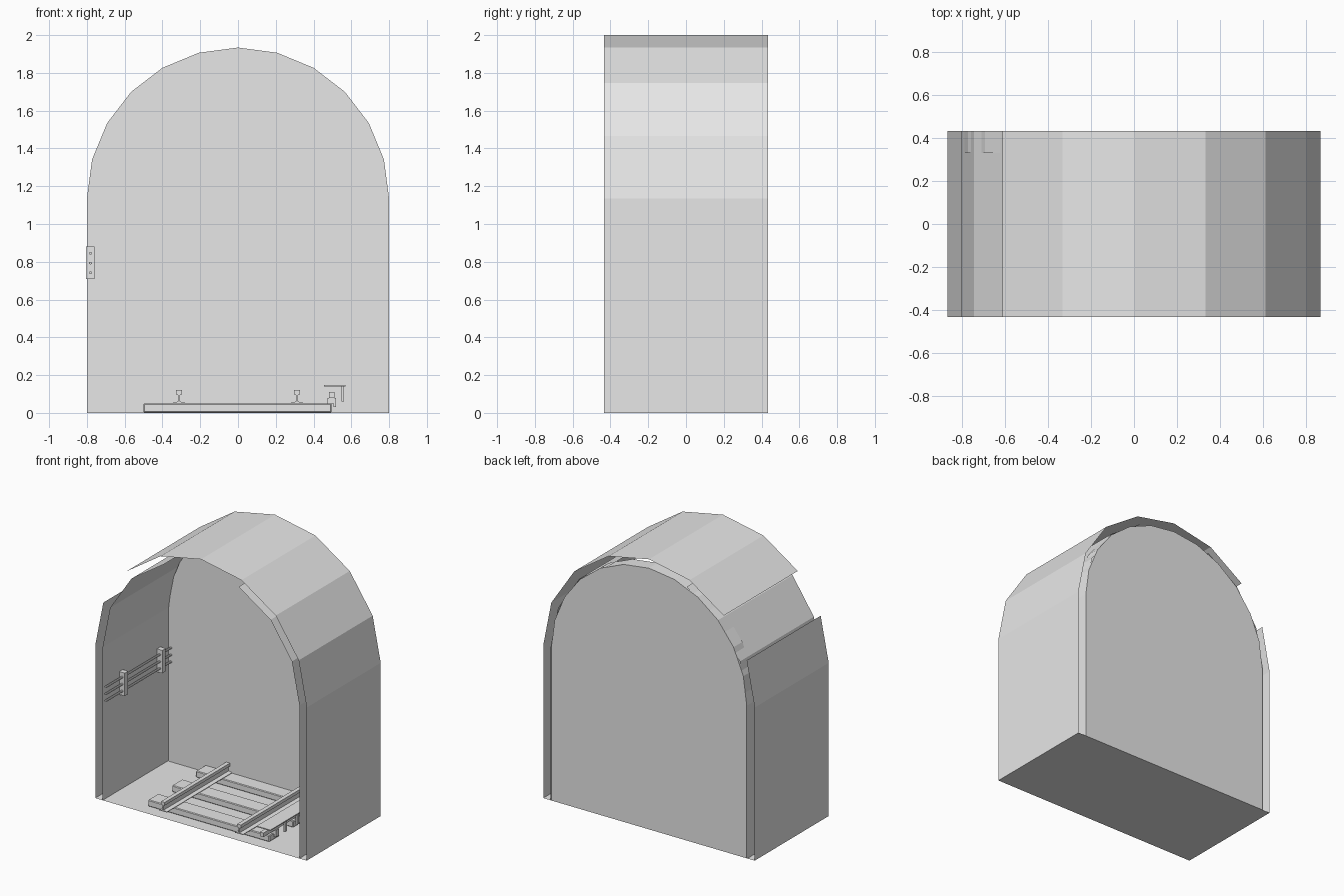
import bpy, bmesh
from math import cos, sin, pi

cube = bpy.data.objects.get("Cube")
if cube:
    bpy.data.objects.remove(cube, do_unlink=True)

grey = bpy.data.materials.new("plain_grey")
grey.use_nodes = True
grey.diffuse_color = (0.8, 0.8, 0.8, 1)
grey.node_tree.nodes["Principled BSDF"].inputs["Base Color"].default_value = (0.8, 0.8, 0.8, 1)

HALF = 0.433      # half the tunnel length
SPRING = 1.134    # height where the arch begins


def finish(name, bm):
    mesh = bpy.data.meshes.new(name)
    bm.to_mesh(mesh)
    bm.free()
    mesh.materials.append(grey)
    obj = bpy.data.objects.new(name, mesh)
    bpy.context.collection.objects.link(obj)
    return obj


def arch(radius, sides):
    """Outline from the +x foot over the arch to the -x foot."""
    curve = [(radius * cos(pi * i / sides), SPRING + radius * sin(pi * i / sides))
             for i in range(sides + 1)]
    return [(radius, 0)] + curve + [(-radius, 0)]


def sheet(name, outline, missing):
    """Open sheet along y, leaving out the missing panels."""
    bm = bmesh.new()
    rows = [[bm.verts.new((x, y, z)) for x, z in outline] for y in (-HALF, HALF)]
    for i in range(len(outline) - 1):
        if i not in missing:
            bm.faces.new((rows[0][i], rows[0][i + 1], rows[1][i + 1], rows[1][i]))
    bmesh.ops.recalc_face_normals(bm, faces=bm.faces)
    return finish(name, bm)


def prism(name, outline, y0, y1):
    """Solid with an xz outline, running from y0 to y1."""
    bm = bmesh.new()
    face = bm.faces.new([bm.verts.new((x, y0, z)) for x, z in outline])
    new = bmesh.ops.extrude_face_region(bm, geom=[face])["geom"]
    bmesh.ops.translate(bm, vec=(0, y1 - y0, 0),
                        verts=[v for v in new if isinstance(v, bmesh.types.BMVert)])
    bmesh.ops.recalc_face_normals(bm, faces=bm.faces)
    return finish(name, bm)


def block(name, x0, x1, z0, z1, y0, y1):
    return prism(name, [(x0, z0), (x1, z0), (x1, z1), (x0, z1)], y0, y1)


# Tunnel shell: outer skin and inner lining, each with open panels
sheet("outer_skin", arch(0.866, 8), {7})
sheet("inner_lining", arch(0.806, 8), {4, 5})
prism("end_wall", arch(0.8, 12), 0.33, HALF)

# Ground plane
bm = bmesh.new()
bm.faces.new([bm.verts.new((x, y, 0)) for x, y in
              ((-0.866, -HALF), (0.866, -HALF), (0.866, HALF), (-0.866, HALF))])
finish("floor", bm)

# Sleepers with softened edges
for y in (-0.28, 0, 0.28):
    sleeper = block("sleeper", -0.5, 0.495, 0.002, 0.05, y - 0.06, y + 0.06)
    bevel = sleeper.modifiers.new("bevel", "BEVEL")
    bevel.width = 0.005
    bevel.segments = 1

# Running rails: foot, web and head in one profile
half_rail = [(0.032, 0.05), (0.032, 0.054), (0.005, 0.06),
             (0.005, 0.095), (0.015, 0.097), (0.015, 0.12)]
for side, x in (("right", -0.312), ("left", 0.312)):
    profile = [(x + a, z) for a, z in half_rail]
    profile += [(x - a, z) for a, z in reversed(half_rail)]
    prism(side + "_rail", profile, -HALF, HALF)

# Power rail with its supports and cover board
block("power_rail", 0.482, 0.512, 0.08, 0.11, -HALF, HALF)
block("cover_board", 0.455, 0.568, 0.14, 0.147, -HALF, HALF)
for y in (-0.24, -0.1, 0.04, 0.18, 0.3):
    block("cover_bracket", 0.549, 0.56, 0.06, 0.14, y - 0.012, y + 0.012)
for y in (-0.28, 0, 0.28):
    block("power_rail_support", 0.475, 0.505, 0.05, 0.08, y - 0.02, y + 0.02)
    block("power_rail_clamp", 0.505, 0.52, 0.03, 0.08, y - 0.02, y + 0.02)

# Wall cables and their holders
for z in (0.742, 0.793, 0.845):
    ring = [(-0.781 + 0.009 * cos(pi * i / 4), z + 0.007 * sin(pi * i / 4)) for i in range(8)]
    prism("cable", ring, -HALF, HALF)
for y in (-0.22, 0.22):
    block("cable_holder", -0.804, -0.76, 0.71, 0.88, y - 0.02, y + 0.02)
